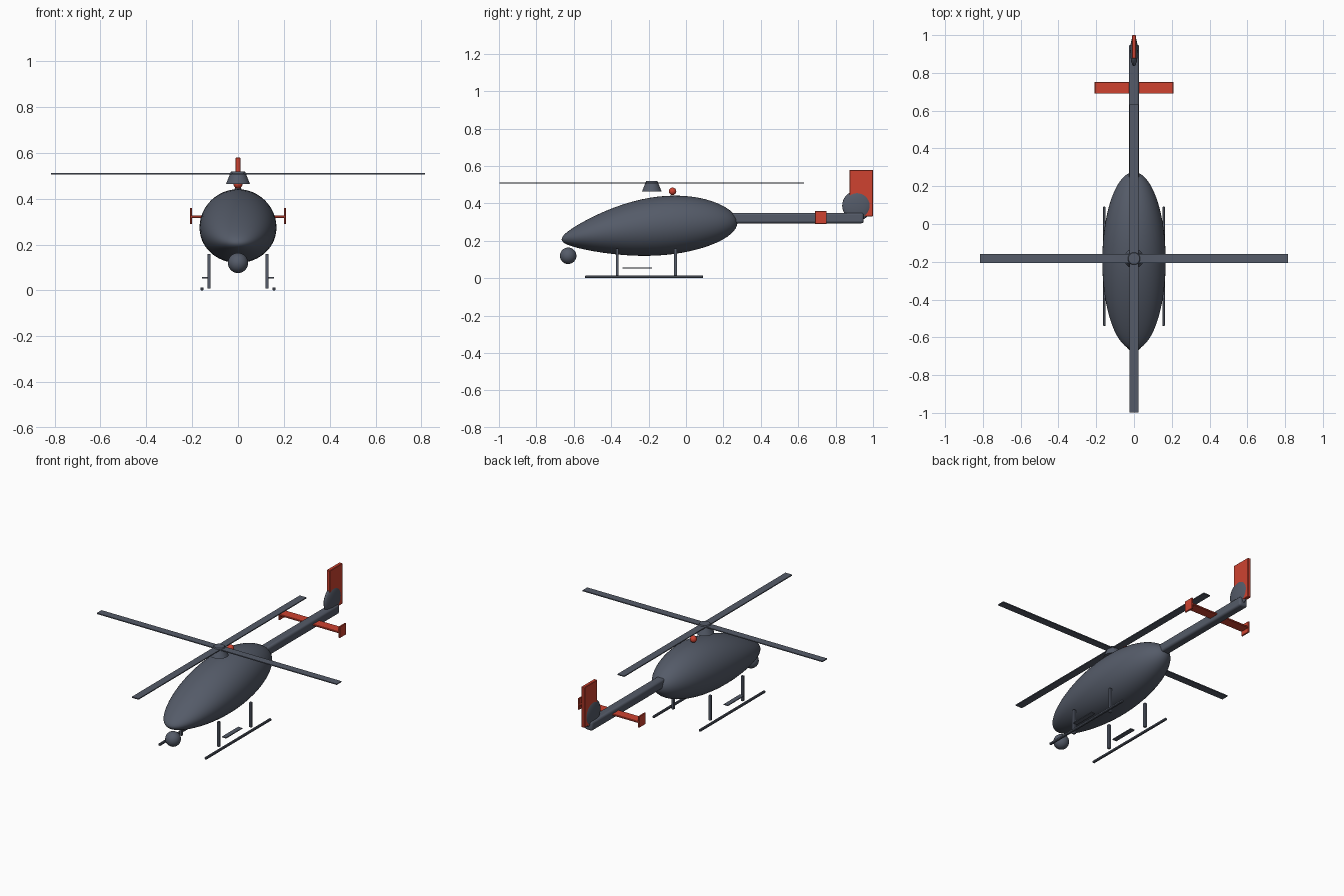
import bpy
from math import radians, sqrt
from mathutils import Matrix

if "Cube" in bpy.data.objects:
    bpy.data.objects.remove(bpy.data.objects["Cube"], do_unlink=True)


def material(name, rgb):
    mat = bpy.data.materials.new(name)
    mat.use_nodes = True
    mat.diffuse_color = (*rgb, 1)
    mat.node_tree.nodes["Principled BSDF"].inputs["Base Color"].default_value = (*rgb, 1)
    return mat


GREY = material("slate grey", (0.09, 0.105, 0.14))
RED = material("signal red", (0.62, 0.055, 0.03))


def finish(name, mat, smooth=True):
    ob = bpy.context.object
    ob.name = name
    ob.data.name = name
    ob.data.materials.append(mat)
    if smooth:
        bpy.ops.object.shade_smooth_by_angle(angle=radians(35))
    return ob


def box(name, lo, hi, mat, bevel=0.0, segments=1):
    """Box between two corners, with optional rounded edges."""
    center = [(a + b) / 2 for a, b in zip(lo, hi)]
    bpy.ops.mesh.primitive_cube_add(size=1, location=center)
    ob = finish(name, mat, smooth=False)
    ob.data.transform(Matrix.Diagonal([b - a for a, b in zip(lo, hi)] + [1]))
    if bevel:
        mod = ob.modifiers.new("Bevel", "BEVEL")
        mod.width, mod.segments = bevel, segments
        if segments > 1:
            bpy.ops.object.shade_smooth_by_angle(angle=radians(40))
    return ob


def ball(name, center, radii, mat, segments=32, rings=16):
    bpy.ops.mesh.primitive_uv_sphere_add(segments=segments, ring_count=rings,
                                         radius=1, location=center)
    ob = finish(name, mat)
    ob.data.transform(Matrix.Diagonal([*radii, 1]))
    return ob


# Fuselage: a sphere with poles fore and aft, drooped and slimmed to the nose
bpy.ops.mesh.primitive_uv_sphere_add(segments=48, ring_count=32, radius=1)
fuselage = finish("fuselage", GREY)
fuselage.data.transform(Matrix.Rotation(radians(90), 4, "X"))
for v in fuselage.data.vertices:
    x, u, z = v.co
    height = 0.155 + 0.035 * u - 0.03 * u * u
    middle = 0.275 + 0.045 * u - 0.022 * u * u
    v.co = (0.168 * x, -0.195 + 0.47 * u, middle + height * z)

# Camera ball under the nose
ball("nose_camera", (0, -0.63, 0.12), (0.044,) * 3, GREY)

# Tail: boom, rotor housing and fin
box("tail_boom", (-0.027, 0.2, 0.294), (0.027, 0.95, 0.35), GREY, 0.012, 3)
ball("tail_rotor_housing", (0, 0.915, 0.388), (0.02, 0.08, 0.08), GREY)
box("tail_fin", (-0.011, 0.875, 0.33), (0.011, 1.0, 0.58), RED, 0.003)

# Horizontal stabiliser with end plates
box("stabiliser", (-0.205, 0.69, 0.317), (0.205, 0.752, 0.327), RED, 0.002)

# Main rotor: tapered hub and two crossed blades
HUB_Y = -0.183
bpy.ops.mesh.primitive_cone_add(vertices=32, radius1=0.052, radius2=0.03,
                                depth=0.055, location=(0, HUB_Y, 0.4925))
finish("rotor_hub", GREY)
R, C = 0.815, 0.023
box("blade_pair_across", (-R, HUB_Y - C, 0.507), (R, HUB_Y + C, 0.513), GREY)
box("blade_pair_along", (-C, HUB_Y - R, 0.507), (C, HUB_Y + R, 0.513), GREY)

# Beacon light
ball("beacon", (0, -0.072, 0.465), (0.02,) * 3, RED, 24, 12)

# Landing gear and stabiliser end plates on both sides
for side, s in (("left", 1), ("right", -1)):
    def side_box(name, x, half, y0, y1, z0, z1, mat, bevel=0.0):
        box(f"{side}_{name}", (s * x - half, y0, z0), (s * x + half, y1, z1), mat, bevel)

    side_box("end_plate", 0.205, 0.005, 0.69, 0.752, 0.29, 0.36, RED, 0.002)
    side_box("skid", 0.157, 0.007, -0.54, 0.092, 0.0, 0.014, GREY, 0.003)
    side_box("step", 0.143, 0.014, -0.34, -0.182, 0.053, 0.058, GREY)
    for end, y in (("front", -0.368), ("rear", -0.056)):
        side_box(f"{end}_strut", 0.127, 0.007, y - 0.007, y + 0.007, 0.008, 0.16, GREY)
